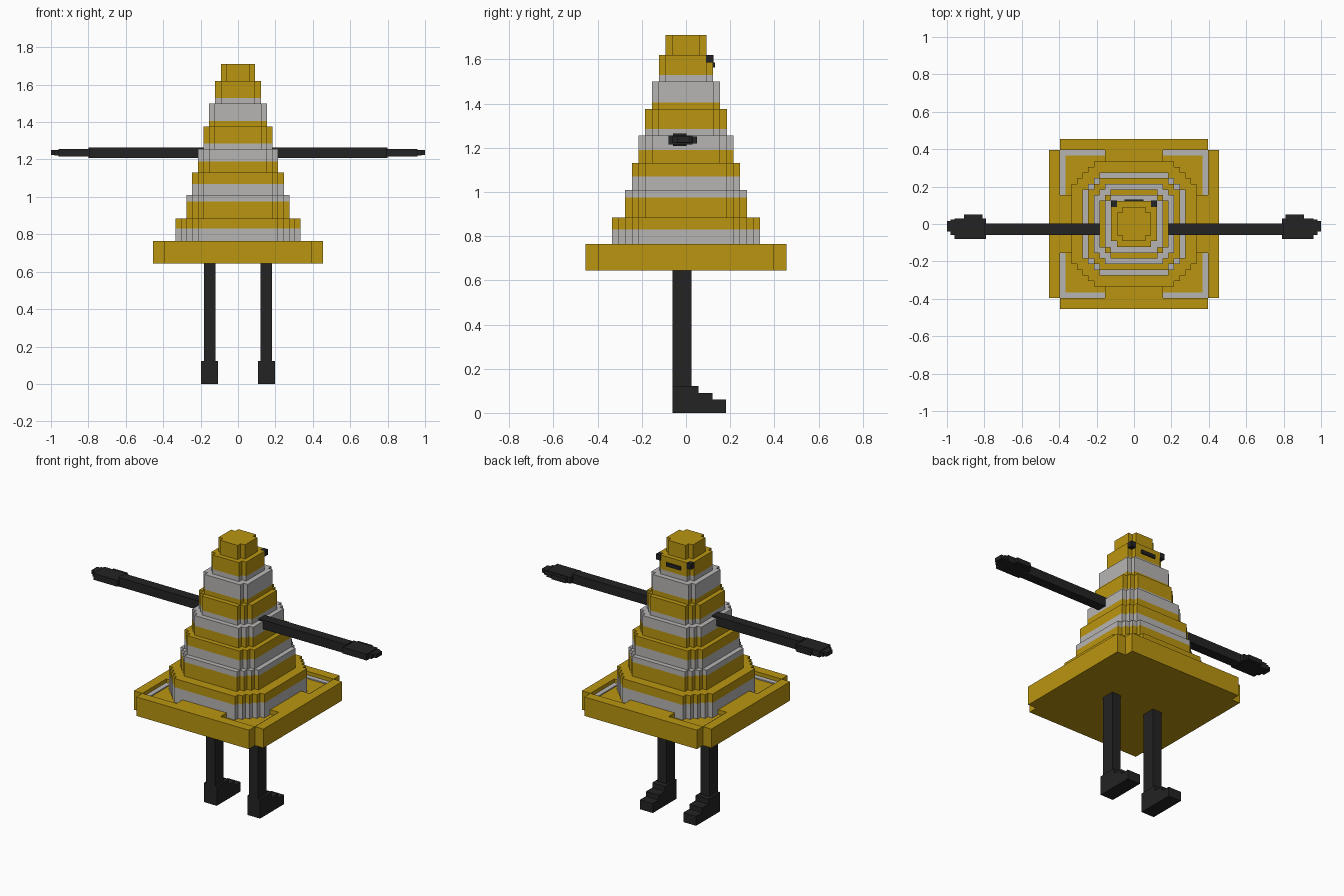
import bpy, bmesh
from math import pi
from mathutils import Matrix

cube = bpy.data.objects.get("Cube")
if cube:
    bpy.data.objects.remove(cube, do_unlink=True)


def material(name, rgb):
    m = bpy.data.materials.new(name)
    m.use_nodes = True
    m.diffuse_color = (*rgb, 1)
    m.node_tree.nodes["Principled BSDF"].inputs["Base Color"].default_value = (*rgb, 1)
    return m


YELLOW = material("cone yellow", (0.49, 0.30, 0.005))
WHITE = material("stripe grey white", (0.47, 0.46, 0.455))
BLACK = material("soft black", (0.017, 0.017, 0.018))


def finish(name, bm, mat):
    bmesh.ops.recalc_face_normals(bm, faces=bm.faces)
    me = bpy.data.meshes.new(name)
    bm.to_mesh(me)
    bm.free()
    me.materials.append(mat)
    ob = bpy.data.objects.new(name, me)
    bpy.context.scene.collection.objects.link(ob)
    return ob


def add_box(bm, x, y, z):
    lo, hi = zip(x, y, z)
    size = [b - a for a, b in zip(lo, hi)]
    mid = [(a + b) / 2 for a, b in zip(lo, hi)]
    bmesh.ops.create_cube(bm, size=1, matrix=Matrix.Translation(mid) @ Matrix.Diagonal((*size, 1)))


def boxes(name, mat, *parts):
    bm = bmesh.new()
    for p in parts:
        add_box(bm, *p)
    return finish(name, bm, mat)


def four_way(name, mat, *parts):
    """Boxes repeated in quarter turns about the centre."""
    bm = bmesh.new()
    for q in range(4):
        for p in parts:
            add_box(bm, *p)
        bmesh.ops.rotate(bm, verts=bm.verts, cent=(0, 0, 0), matrix=Matrix.Rotation(pi / 2, 3, 'Z'))
    return finish(name, bm, mat)


def stepped_prism(name, mat, half, steps, z0, z1, u=0.03):
    """Square prism whose corners are cut into small stairs."""
    x, y = half, half - steps * u
    quadrant = [(x, y)]
    for _ in range(steps):
        x -= u
        quadrant.append((x, y))
        y += u
        quadrant.append((x, y))
    outline = []
    for _ in range(4):
        outline += quadrant
        quadrant = [(-b, a) for a, b in quadrant]
    bm = bmesh.new()
    face = bm.faces.new([bm.verts.new((a, b, z0)) for a, b in outline])
    top = bmesh.ops.extrude_face_region(bm, geom=[face], use_keep_orig=True)["geom"]
    bmesh.ops.translate(bm, vec=(0, 0, z1 - z0), verts=[v for v in top if isinstance(v, bmesh.types.BMVert)])
    return finish(name, bm, mat)


# Base plate with raised rim and shallow corner recesses
stepped_prism("base_plate", YELLOW, 0.455, 1, 0.645, 0.735, u=0.06)
four_way("base_rim", YELLOW, ((-0.395, 0.395), (0.395, 0.455), (0.735, 0.765)),
         ((-0.155, 0.155), (0.32, 0.395), (0.735, 0.765)))
four_way("corner_marks", WHITE, ((0.155, 0.395), (0.365, 0.395), (0.735, 0.742)),
         ((0.365, 0.395), (0.155, 0.365), (0.735, 0.742)))

# Cone tiers: half width, corner steps, bottom, colour change, top
tiers = [
    (0.335, 4, 0.735, 0.83, 0.885),
    (0.275, 3, 0.885, 0.975, 1.01),
    (0.245, 2, 1.01, 1.07, 1.13),
    (0.215, 2, 1.13, 1.19, 1.255),
    (0.185, 2, 1.255, 1.285, 1.375),
    (0.155, 1, 1.375, 1.405, 1.5),
    (0.122, 1, 1.5, 1.53, 1.62),
]
for i, (half, steps, z0, zc, z1) in enumerate(tiers):
    low, high = (YELLOW, WHITE) if i % 2 else (WHITE, YELLOW)
    stepped_prism(f"tier_{i + 1}_lower", low, half, steps, z0, zc)
    stepped_prism(f"tier_{i + 1}_upper", high, half, steps, zc, z1)
stepped_prism("cone_tip", YELLOW, 0.092, 1, 1.62, 1.71)

# Face on the back side of the cone
boxes("mouth", BLACK, ((-0.05, 0.05), (0.115, 0.131), (1.563, 1.585)))


def span(s, a, b):
    return tuple(sorted((s * a, s * b)))


for s, side in ((1, "left"), (-1, "right")):
    boxes(side + "_eye", BLACK, (span(s, 0.09, 0.123), (0.09, 0.125), (1.585, 1.62)))
    # Arm and stepped hand
    boxes(side + "_arm", BLACK, (span(s, 0.18, 0.8), (-0.058, 0.003), (1.207, 1.265)))
    boxes(side + "_hand", BLACK,
          (span(s, 0.79, 0.96), (-0.08, 0.03), (1.215, 1.255)),
          (span(s, 0.81, 0.91), (0.03, 0.05), (1.22, 1.25)),
          (span(s, 0.96, 0.98), (-0.06, 0.025), (1.222, 1.25)),
          (span(s, 0.98, 1.0), (-0.04, 0.015), (1.225, 1.25)))
    # Leg and stair shaped foot
    boxes(side + "_leg", BLACK, (span(s, 0.12, 0.182), (-0.06, 0.025), (0.12, 0.65)))
    boxes(side + "_foot", BLACK,
          (span(s, 0.107, 0.197), (-0.06, 0.18), (0, 0.06)),
          (span(s, 0.107, 0.197), (-0.06, 0.12), (0.06, 0.09)),
          (span(s, 0.107, 0.197), (-0.06, 0.057), (0.09, 0.122)))
